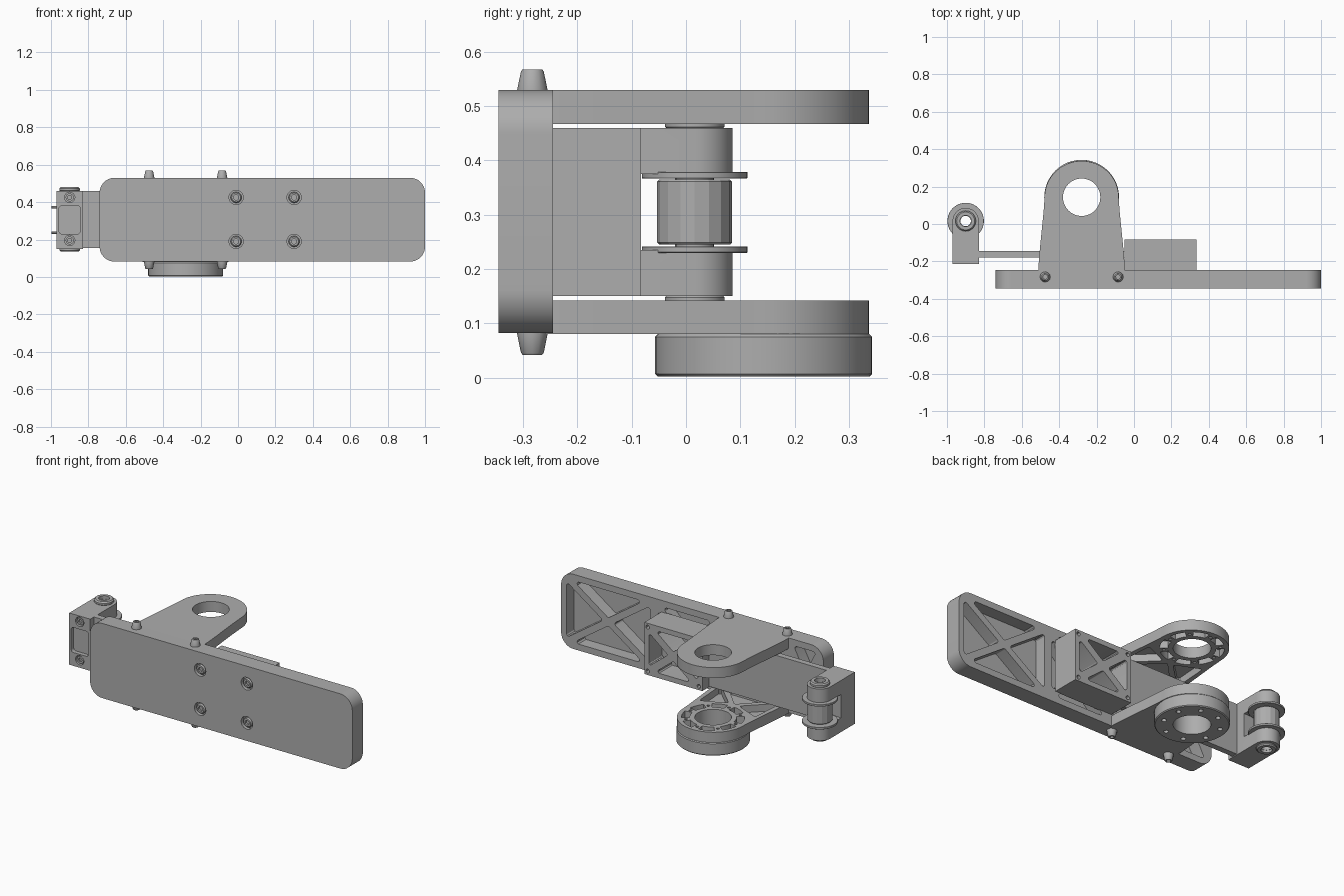
import bpy, bmesh, math
from mathutils import Vector

if "Cube" in bpy.data.objects:
    bpy.data.objects.remove(bpy.data.objects["Cube"])

grey = bpy.data.materials.new("machined grey")
grey.diffuse_color = (0.42, 0.42, 0.42, 1)
grey.use_nodes = True
grey.node_tree.nodes["Principled BSDF"].inputs["Base Color"].default_value = grey.diffuse_color


def finish(bm, name, smooth=True):
    bmesh.ops.remove_doubles(bm, verts=bm.verts, dist=1e-5)
    bmesh.ops.recalc_face_normals(bm, faces=bm.faces)
    me = bpy.data.meshes.new(name)
    bm.to_mesh(me)
    bm.free()
    me.materials.append(grey)
    ob = bpy.data.objects.new(name, me)
    bpy.context.collection.objects.link(ob)
    if smooth:
        shade(ob)
    return ob


def shade(ob):
    bpy.ops.object.select_all(action='DESELECT')
    ob.select_set(True)
    bpy.context.view_layer.objects.active = ob
    bpy.ops.object.shade_smooth_by_angle(angle=math.radians(30))


def prisms(name, items, axis='z'):
    """Extrude each (outline, low, high) along an axis, all in one object."""
    bm = bmesh.new()
    for pts, lo, hi in items:
        place = (lambda p, h: (p[0], p[1], h)) if axis == 'z' else (lambda p, h: (p[0], h, p[1]))
        a = [bm.verts.new(place(p, lo)) for p in pts]
        b = [bm.verts.new(place(p, hi)) for p in pts]
        bm.faces.new(a)
        bm.faces.new(b)
        for i in range(len(pts)):
            j = (i + 1) % len(pts)
            bm.faces.new((a[i], a[j], b[j], b[i]))
    return finish(bm, name)


def cut(ob, items, axis='z'):
    cutter = prisms("cutter", items, axis)
    cutter.hide_render = True
    mod = ob.modifiers.new("cut", 'BOOLEAN')
    mod.operation, mod.solver, mod.object = 'DIFFERENCE', 'EXACT', cutter
    bpy.context.view_layer.objects.active = ob
    bpy.ops.object.modifier_apply(modifier=mod.name)
    bpy.data.objects.remove(cutter)
    shade(ob)


def lathe(name, cx, cy, profile, n=32, axis='z', smooth=True):
    """Revolve a closed (radius, height) loop."""
    bm = bmesh.new()
    rings = []
    for i in range(n):
        t = math.tau * i / n
        c, s = math.cos(t), math.sin(t)
        rings.append([bm.verts.new((cx + r * c, cy + r * s, h) if axis == 'z'
                                   else (cx + r * c, h, cy + r * s)) for r, h in profile])
    m = len(profile)
    for i in range(n):
        p, q = rings[i], rings[(i + 1) % n]
        for k in range(m):
            l = (k + 1) % m
            if profile[k][0] > 0 or profile[l][0] > 0:
                bm.faces.new((p[k], q[k], q[l], p[l]))
    return finish(bm, name, smooth)


def tube(name, cx, cy, r0, r1, lo, hi, n=32, bevel=0.003, smooth=True):
    return lathe(name, cx, cy, [(r0, lo), (r1 - bevel, lo), (r1, lo + bevel),
                                (r1, hi - bevel), (r1 - bevel, hi), (r0, hi)], n, smooth=smooth)


def circle(cx, cy, r, n=24):
    return [(cx + r * math.cos(math.tau * i / n), cy + r * math.sin(math.tau * i / n)) for i in range(n)]


def rect(x0, x1, y0, y1):
    return [(x0, y0), (x1, y0), (x1, y1), (x0, y1)]


def rounded(pts, r, n=6):
    """Round the corners of a convex outline."""
    out = []
    for i, p in enumerate(pts):
        p = Vector(p)
        u = (Vector(pts[i - 1]) - p).normalized()
        v = (Vector(pts[(i + 1) % len(pts)]) - p).normalized()
        half = u.angle(v) / 2
        a, b = p + u * r / math.tan(half), p + v * r / math.tan(half)
        c = p + (u + v).normalized() * r / math.sin(half)
        for k in range(n + 1):
            d = (a - c).lerp(b - c, k / n).normalized() * r
            out.append(tuple(c + d))
    return out


def inset(tri, d):
    """Move the sides of a triangle inward by d."""
    a, b, c = (Vector(p) for p in tri)
    la, lb, lc = (b - c).length, (c - a).length, (a - b).length
    per = la + lb + lc
    centre = (a * la + b * lb + c * lc) / per
    inr = abs((b - a).cross(c - a)) / per
    return [tuple(centre + (p - centre) * (1 - d / inr)) for p in (a, b, c)]


def truss(x0, x1, y0, y1, rib, r):
    """Four triangular pockets leaving crossed ribs."""
    h = rib / 2
    q = rect(x0 - h, x1 + h, y0 - h, y1 + h)
    mid = ((x0 + x1) / 2, (y0 + y1) / 2)
    return [rounded(inset((q[i], q[(i + 1) % 4], mid), h), r, 4) for i in range(4)]


# Long back plate with ribbed pockets and screw recesses
plate = prisms("main_plate", [(rounded(rect(-0.74, 1, 0.082, 0.53), 0.08, 10), -0.345, -0.245)], 'y')
pockets = []
for x0, x1 in ((0.41, 0.965), (-0.03, 0.36), (-0.46, -0.09), (-0.705, -0.53)):
    pockets += truss(x0, x1, 0.12, 0.492, 0.04, 0.012)
cut(plate, [(p, -0.318, -0.2) for p in pockets], 'y')
screws = [(x, z) for x in (-0.01, 0.3) for z in (0.19, 0.425)]
cut(plate, [(circle(x, z, 0.038), -0.4, -0.323) for x, z in screws], 'y')
for x, z in screws:
    lathe("plate_screw", x, z, [(0, -0.322), (0.03, -0.322), (0.03, -0.336), (0.024, -0.343),
                                (0.014, -0.343), (0.014, -0.33), (0, -0.33)], 12, 'y')

# Two round-ended arms, pocketed on their inner faces
CX, CY = -0.28, 0.143
side = [(0.23, -0.26), (0.23, -0.215), (0.222, -0.12), (0.212, -0.02), (0.203, 0.07)]
outline = [(CX + x, y) for x, y in side]
outline += [(CX + 0.198 * math.cos(math.pi * i / 32), CY + 0.194 * math.sin(math.pi * i / 32)) for i in range(33)]
outline += [(CX - x, y) for x, y in reversed(side)]
slots = []
for k in range(8):
    t0 = math.tau * k / 8 + 0.13
    arc = [t0 + 0.52 * i / 8 for i in range(9)]
    slots.append([(CX + 0.172 * math.cos(t), CY + 0.172 * math.sin(t)) for t in arc] +
                 [(CX + 0.128 * math.cos(t), CY + 0.128 * math.sin(t)) for t in reversed(arc)])
    slots.append(circle(CX + 0.15 * math.cos(t0 - 0.13), CY + 0.15 * math.sin(t0 - 0.13), 0.009, 10))
slots.append(rounded([(CX - 0.16, -0.225), (CX + 0.16, -0.225), (CX, -0.06)], 0.012, 4))
for s in (1, -1):
    slots.append(rounded([(CX + s * 0.2, -0.215), (CX + s * 0.035, -0.055), (CX + s * 0.185, 0.01)], 0.01, 4))
for name, lo, hi, p0, p1 in (("upper_arm", 0.467, 0.53, 0.44, 0.51), ("lower_arm", 0.08, 0.142, 0.1, 0.17)):
    arm = prisms(name, [(outline, lo, hi)])
    cut(arm, [(circle(CX, CY, 0.1, 48), lo - 0.1, hi + 0.1)] + [(s, p0, p1) for s in slots])

# Bearing ring under the lower arm
ring = tube("bearing_ring", CX, CY, 0.1, 0.2, 0.002, 0.08, 48, 0.005)
cut(ring, [(circle(CX + 0.155 * math.cos(math.tau * (k + 0.5) / 8),
                   CY + 0.155 * math.sin(math.tau * (k + 0.5) / 8), 0.014, 12), -0.1, 0.04) for k in range(8)])

# Tapered bolt heads fixing the arms to the plate
for x in (-0.475, -0.085):
    for z, s in ((0.53, 1), (0.08, -1)):
        lathe("arm_bolt", x, -0.283, [(0, z - s * 0.005), (0.028, z - s * 0.005), (0.028, z), (0.021, z + s * 0.034),
                                      (0.018, z + s * 0.038), (0.011, z + s * 0.038), (0.011, z + s * 0.015),
                                      (0, z + s * 0.015)], 12)

# Ribbed mounting block behind the plate
block = prisms("mounting_block", [(rect(-0.05, 0.335, 0.15, 0.46), -0.25, -0.083)], 'y')
cut(block, [(p, -0.21, 0) for p in truss(-0.02, 0.305, 0.18, 0.43, 0.045, 0.01)] +
    [(circle(x, z, 0.012, 12), -0.15, 0) for x in (-0.027, 0.312) for z in (0.173, 0.437)], 'y')

# Flat bar joining the block to the fork
prisms("link_bar", [(rect(-0.84, -0.04, 0.155, 0.46), -0.18, -0.145)], 'y')

# Fork with rounded prongs, a front recess and two screws
AX, AY = -0.9, 0.016
fork_side = [(AX - 0.07, -0.215), (AX + 0.07, -0.215)]
fork_side += [(AX + 0.07 * math.cos(math.pi * i / 24), AY + 0.07 * math.sin(math.pi * i / 24)) for i in range(25)]
fork = prisms("fork", [(fork_side, 0.15, 0.46)])
cut(fork, [(rect(-1.1, -0.7, 0.235, 0.375), -0.085, 0.2)], 'y')
cut(fork, [(rounded(rect(-0.957, -0.843, 0.23, 0.38), 0.015, 4), -0.3, -0.19)] +
    [(circle(AX, z, 0.028, 16), -0.3, -0.195) for z in (0.195, 0.425)], 'y')
cut(fork, [(circle(AX, AY, 0.03), 0.1, 0.5)])
for z in (0.195, 0.425):
    lathe("fork_screw", AX, z, [(0, -0.194), (0.022, -0.194), (0.022, -0.21), (0.011, -0.21),
                                (0.011, -0.2), (0, -0.2)], 12, 'y')

# Hollow roller, washers and end caps on the fork axle
tube("roller", AX, AY, 0.03, 0.069, 0.245, 0.365, 16, 0.004, False)
for lo in (0.23, 0.367):
    tube("washer", AX, AY, 0.03, 0.0975, lo, lo + 0.012, 40, 0.001)
for lo, hi in ((0.455, 0.48), (0.135, 0.155)):
    tube("axle_cap", AX, AY, 0.03, 0.055, lo, hi, 24, 0.007)
tube("axle", AX, AY, 0.028, 0.036, 0.15, 0.46, 20, 0.001)
